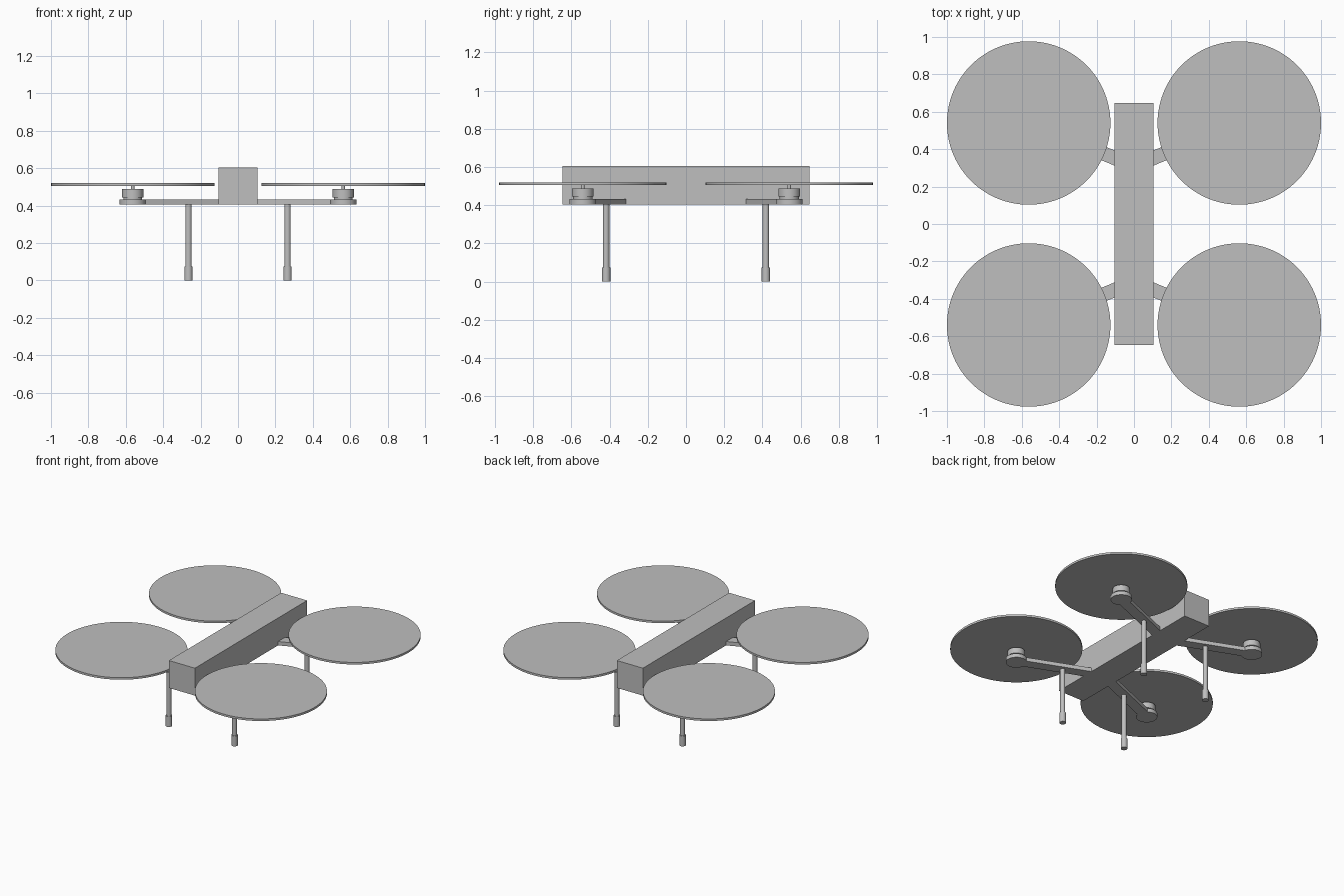
import bpy
from math import atan2, hypot
from mathutils import Vector

cube = bpy.data.objects.get("Cube")
if cube:
    bpy.data.objects.remove(cube, do_unlink=True)

GREY = (0.52, 0.52, 0.52, 1)
grey = bpy.data.materials.new("light grey")
grey.use_nodes = True
grey.diffuse_color = GREY
grey.node_tree.nodes["Principled BSDF"].inputs["Base Color"].default_value = GREY


def finish(name):
    ob = bpy.context.object
    ob.name = name
    ob.data.materials.append(grey)
    return ob


def box(name, center, size, turn=0):
    bpy.ops.mesh.primitive_cube_add(size=1, location=center, rotation=(0, 0, turn))
    bpy.context.object.scale = size
    bpy.ops.object.transform_apply(location=False, rotation=False, scale=True)
    return finish(name)


def cylinder(name, x, y, bottom, top, radius, sides=32):
    bpy.ops.mesh.primitive_cylinder_add(
        vertices=sides, radius=radius, depth=top - bottom,
        location=(x, y, (bottom + top) / 2))
    bpy.ops.object.shade_smooth_by_angle()
    return finish(name)


BASE = 0.405        # underside of body and arms
ARM_TOP = 0.433
ROTOR = Vector((0.563, 0.54))
ROOT = Vector((0.09, 0.347))
LEG = Vector((0.265, 0.418))

# Long central body
box("body", (0, 0, 0.505), (0.21, 1.294, 0.2))

for side, sx in (("left", 1), ("right", -1)):
    for end, sy in (("front", -1), ("back", 1)):
        tag = f"{end}_{side}_"
        x, y = ROTOR.x * sx, ROTOR.y * sy

        # Flat arm with a round motor mount at its tip
        span = ROTOR - ROOT
        mid = (ROTOR + ROOT) / 2
        box(tag + "arm", (mid.x * sx, mid.y * sy, (BASE + ARM_TOP) / 2),
            (hypot(*span), 0.075, ARM_TOP - BASE),
            atan2(span.y * sy, span.x * sx))
        cylinder(tag + "motor_mount", x, y, BASE, ARM_TOP, 0.07)

        # Motor, shaft and rotor disc
        cylinder(tag + "motor_base", x, y, ARM_TOP, 0.445, 0.05)
        cylinder(tag + "motor_bell", x, y, 0.445, 0.488, 0.057)
        cylinder(tag + "shaft", x, y, 0.488, 0.51, 0.009, 16)
        cylinder(tag + "rotor_disc", x, y, 0.505, 0.52, 0.437, 96)

        # Landing leg with a thicker foot
        lx, ly = LEG.x * sx, LEG.y * sy
        cylinder(tag + "leg", lx, ly, 0.07, BASE, 0.017, 24)
        cylinder(tag + "foot", lx, ly, 0, 0.075, 0.022, 24)
